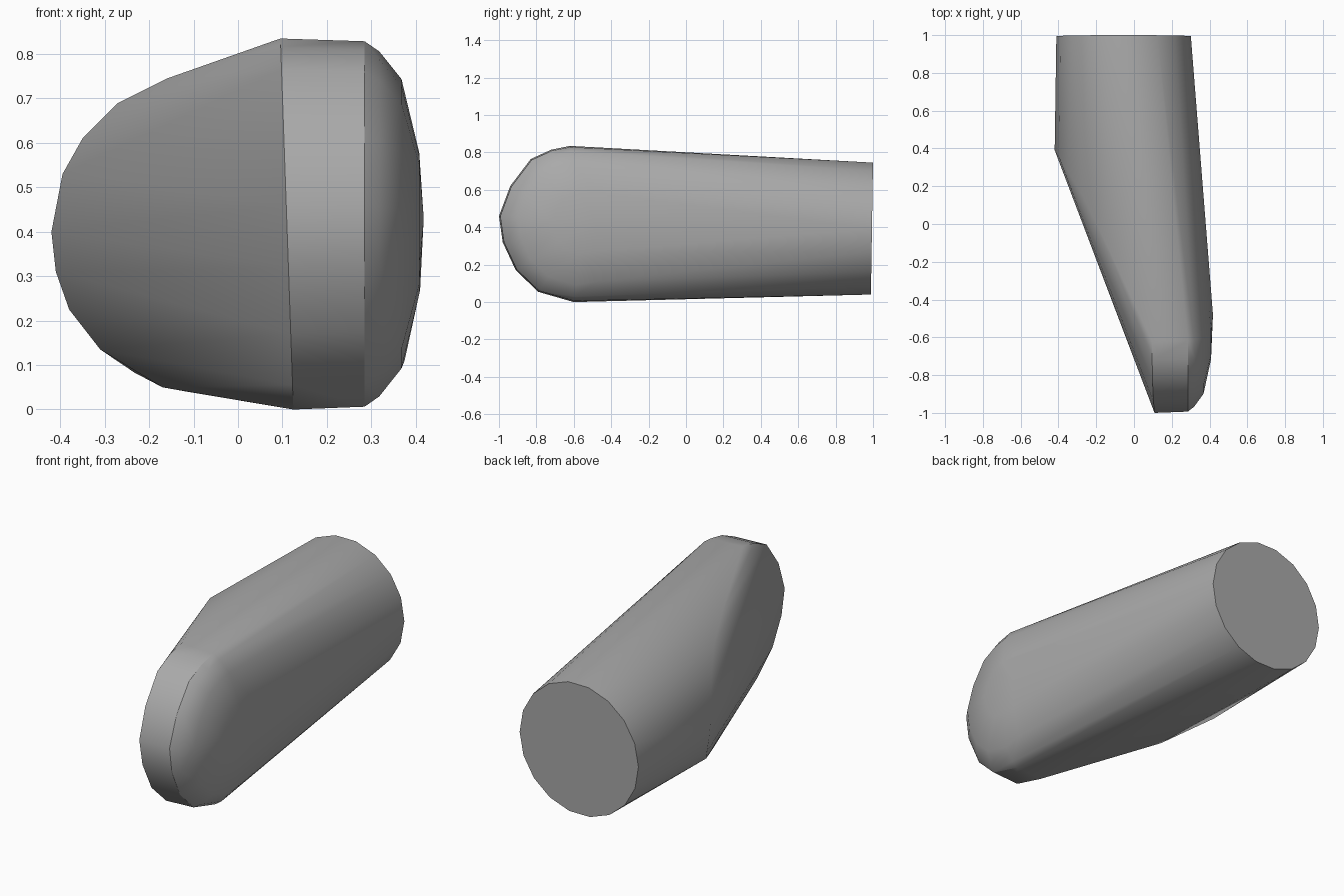
import bpy, bmesh, math
from mathutils import Vector

cube = bpy.data.objects.get("Cube")
if cube:
    bpy.data.objects.remove(cube, do_unlink=True)

grey = bpy.data.materials.new("plain_grey")
grey.use_nodes = True
colour = (0.4, 0.4, 0.4, 1)
grey.diffuse_color = colour
grey.node_tree.nodes["Principled BSDF"].inputs["Base Color"].default_value = colour

points = []

# Round butt end
SIDES = 18
for i in range(SIDES):
    a = math.tau * i / SIDES
    z = 0.393 + 0.358 * math.sin(a)
    points.append((-0.055 + 0.356 * math.cos(a), 0.988 + 0.016 * z, z))

# Elbow rim where the slanted cut leaves the tapered body
rim = [(-0.16, 0.745), (-0.27, 0.69), (-0.35, 0.61), (-0.395, 0.53), (-0.42, 0.4),
       (-0.41, 0.31), (-0.38, 0.225), (-0.31, 0.135), (-0.17, 0.05)]
for x, z in rim:
    y = 0.39 - 2.67 * (x + 0.42) + 0.36 * ((z - 0.42) / 0.41) ** 2
    points.append((x, y, z))

# Rounded nose: one arc repeated across x, shrinking towards the right cheek
nose = [(-0.62, 0.835), (-0.72, 0.815), (-0.83, 0.765), (-0.94, 0.62), (-1.0, 0.46),
        (-0.98, 0.32), (-0.91, 0.17), (-0.79, 0.055), (-0.6, 0.0)]
for x, s in [(0.11, 1), (0.285, 0.985), (0.318, 0.93), (0.368, 0.78), (0.408, 0.38)]:
    for y, z in nose:
        lean = 0.035 * (0.42 - z) if s == 1 else 0
        points.append((x + lean, -0.54 + (y + 0.54) * s, 0.42 + (z - 0.42) * s))

# Widest line of the right cheek
cheek = [(0.36, 0.72), (0.4, 0.58), (0.418, 0.43), (0.41, 0.27), (0.375, 0.11)]
points += [(x, -0.48, z) for x, z in cheek]

# Wrap the sections in one taut skin
bm = bmesh.new()
for p in points:
    bm.verts.new(Vector(p))
hull = bmesh.ops.convex_hull(bm, input=bm.verts[:])
loose = [v for v in bm.verts if not v.link_faces]
bmesh.ops.delete(bm, geom=loose, context='VERTS')
bmesh.ops.dissolve_limit(bm, angle_limit=math.radians(1), verts=bm.verts[:], edges=bm.edges[:])
bmesh.ops.recalc_face_normals(bm, faces=bm.faces[:])

mesh = bpy.data.meshes.new("tapered_body")
bm.to_mesh(mesh)
bm.free()
mesh.materials.append(grey)
body = bpy.data.objects.new("tapered_body", mesh)
bpy.context.collection.objects.link(body)

bpy.ops.object.select_all(action='DESELECT')
body.select_set(True)
bpy.context.view_layer.objects.active = body
bpy.ops.object.shade_smooth_by_angle(angle=math.radians(32))
